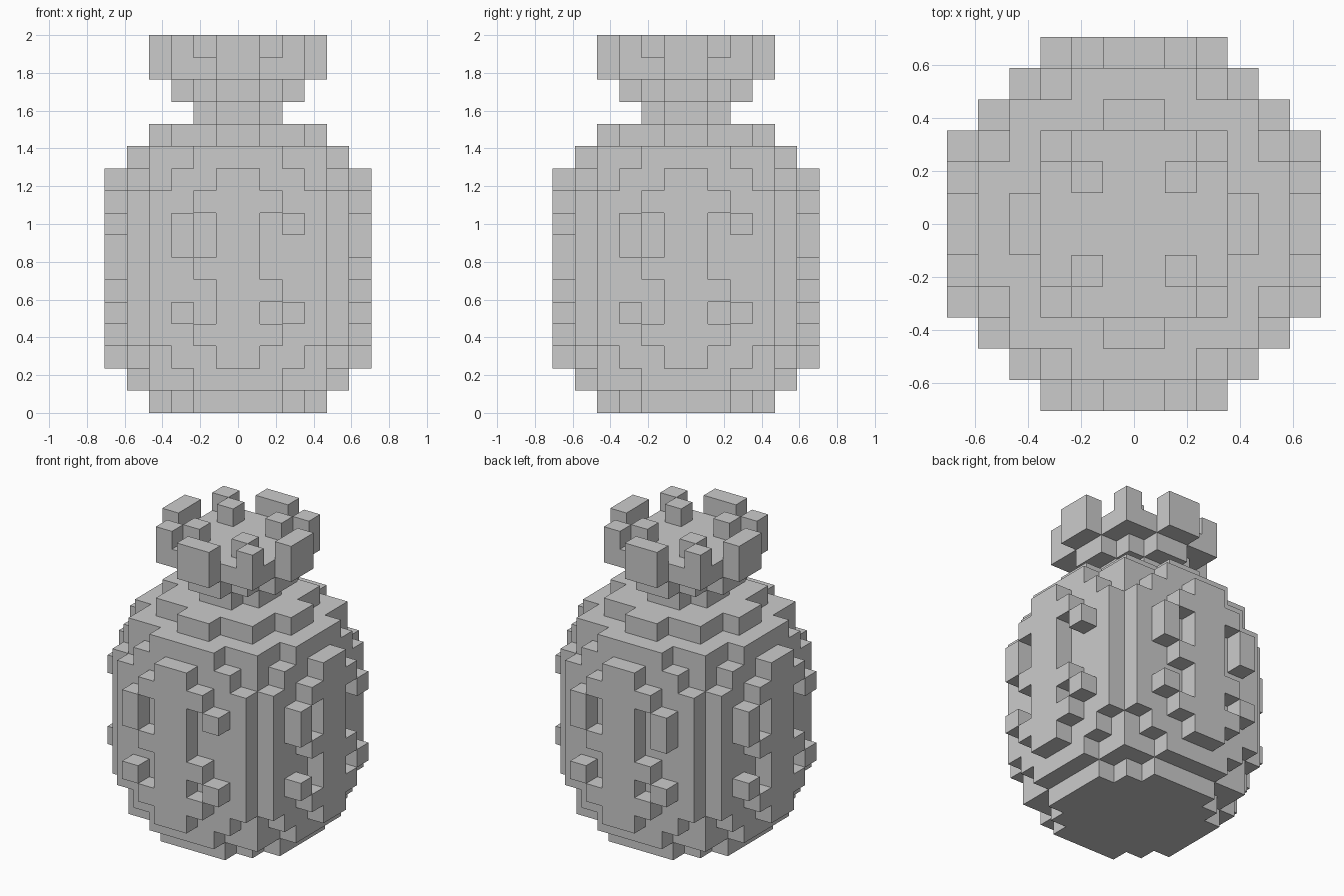
import bpy
import bmesh

if "Cube" in bpy.data.objects:
    bpy.data.objects.remove(bpy.data.objects["Cube"], do_unlink=True)

UNIT = 2 / 17  # one block

stone = bpy.data.materials.new("light_grey")
stone.use_nodes = True
GREY = (0.6, 0.6, 0.6, 1)
stone.diffuse_color = GREY
stone.node_tree.nodes["Principled BSDF"].inputs["Base Color"].default_value = GREY

AXES = [(1, 0, 0), (0, 1, 0), (0, 0, 1)]


def build(name, cells):
    """Make one object from the outer skin of a set of blocks."""
    cells = set(cells)
    bm = bmesh.new()
    corners = {}

    def corner(p):
        if p not in corners:
            corners[p] = bm.verts.new([c * UNIT for c in p])
        return corners[p]

    for cell in cells:
        for axis in range(3):
            u, v = AXES[(axis + 1) % 3], AXES[(axis + 2) % 3]
            for side in (0, 1):
                step = 1 if side else -1
                if tuple(c + step * a for c, a in zip(cell, AXES[axis])) in cells:
                    continue
                base = [c + side * a for c, a in zip(cell, AXES[axis])]
                loop = [(0, 0), (1, 0), (1, 1), (0, 1)]
                if not side:
                    loop.reverse()
                bm.faces.new([corner(tuple(b + i * s + j * t for b, s, t in zip(base, u, v)))
                              for i, j in loop])
    mesh = bpy.data.meshes.new(name)
    bm.to_mesh(mesh)
    bm.free()
    mesh.materials.append(stone)
    obj = bpy.data.objects.new(name, mesh)
    bpy.context.collection.objects.link(obj)
    return obj


def disc(widths, z):
    """Round layer: half width for each row of blocks away from the middle."""
    return [(x, y, z) for row, w in enumerate(widths)
            for y in (row, -row - 1) for x in range(-w, w)]


def turn(cells, quarter):
    """Turn blocks about the vertical axis by quarter turns."""
    for _ in range(quarter):
        cells = [(-y - 1, x, z) for x, y, z in cells]
    return cells


# rounded belly
belly = disc([4, 4, 3, 2], 0) + disc([4, 3, 3, 1], 12)
for z in (1, 11):
    belly += disc([5, 5, 4, 4, 2], z)
for z in (2, 10):
    belly += disc([5, 5, 5, 4, 3], z)
for z in range(3, 10):
    belly += disc([5, 5, 5, 5, 4], z)
build("belly", belly)

# narrow neck and flared collar
build("neck", disc([2, 1], 13))
build("collar", disc([3, 2, 1], 14))

# crown rim with floor, raised teeth and inner studs
rim = disc([4, 3, 3, 1], 15)
for q in range(4):
    rim += turn([(-1, -4, 16), (0, -4, 16), (2, -3, 16), (1, -2, 16)], q)
build("crown", rim)

# raised notched panel and side knobs on each face
for q, side in enumerate(["front", "left", "back", "right"]):
    panel = [(x, -6, z) for x in (-1, 0) for z in range(2, 11)]
    panel += [(-2, -6, z) for z in (3, 6, 9)]
    panel += [(1, -6, z) for z in (3, 5, 9)]
    build(side + "_panel", turn(panel, q))
    knobs = [(-3, -6, z) for z in (4, 7, 8)] + [(2, -6, z) for z in (4, 8)]
    if side == "back":
        knobs.append((2, -6, 7))
    build(side + "_knobs", turn(knobs, q))
